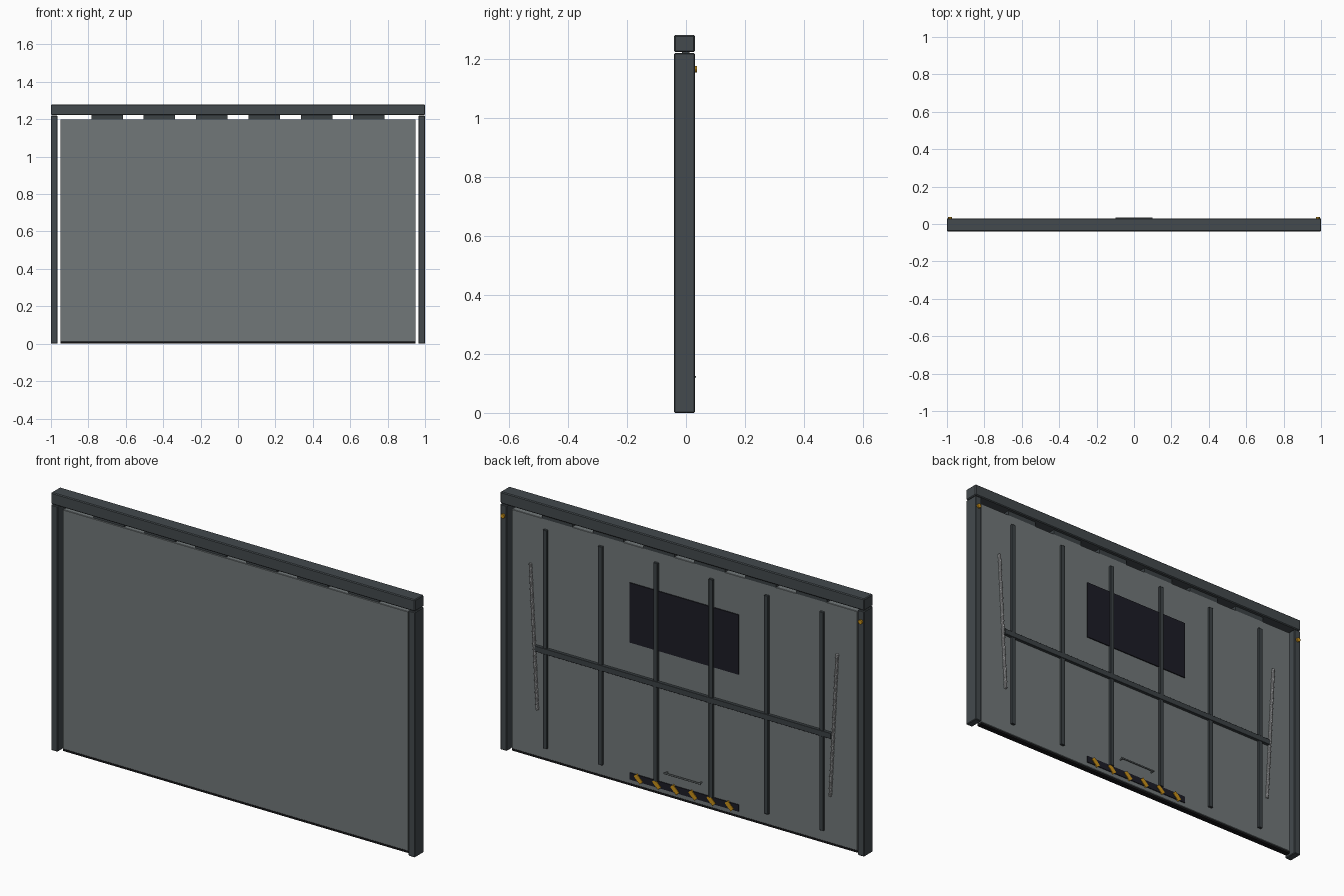
import bpy
import math
from mathutils import Vector

if "Cube" in bpy.data.objects:
    bpy.data.objects.remove(bpy.data.objects["Cube"], do_unlink=True)


def material(name, rgb):
    m = bpy.data.materials.new(name)
    m.use_nodes = True
    m.diffuse_color = (*rgb, 1)
    m.node_tree.nodes["Principled BSDF"].inputs["Base Color"].default_value = (*rgb, 1)
    return m


FRAME = material("dark steel", (0.056, 0.067, 0.074))
RIB = material("rib steel", (0.045, 0.054, 0.06))
PANEL = material("panel grey", (0.165, 0.185, 0.19))
SCREEN = material("dark plate", (0.012, 0.012, 0.019))
RUBBER = material("black rubber", (0.008, 0.008, 0.009))
AMBER = material("amber", (0.58, 0.28, 0.01))
METAL = material("bright metal", (0.42, 0.43, 0.44))


def box(name, x, y, z, mat, bevel=0.0, tilt=0.0):
    """Box from (min, max) ranges on each axis, tilted about y."""
    ranges = (x, y, z)
    bpy.ops.mesh.primitive_cube_add(size=1, location=[(a + b) / 2 for a, b in ranges])
    ob = bpy.context.object
    ob.name = name
    ob.scale = [b - a for a, b in ranges]
    bpy.ops.object.transform_apply(location=False, rotation=False, scale=True)
    ob.rotation_euler.y = tilt
    ob.data.materials.append(mat)
    if bevel:
        mod = ob.modifiers.new("bevel", "BEVEL")
        mod.width = bevel
        mod.segments = 1
    return ob


def rod(name, start, end, radius, mat, sides=12):
    """Cylinder between two points."""
    a, b = Vector(start), Vector(end)
    bpy.ops.mesh.primitive_cylinder_add(vertices=sides, radius=radius,
                                        depth=(b - a).length, location=(a + b) / 2)
    ob = bpy.context.object
    ob.name = name
    ob.rotation_euler = (b - a).to_track_quat("Z", "Y").to_euler()
    ob.data.materials.append(mat)
    bpy.ops.object.shade_smooth_by_angle()
    return ob


def coil(name, start, end, radius, wire, turns, mat):
    """Helical wire wound between two points."""
    a, b = Vector(start), Vector(end)
    turn = (b - a).to_track_quat("Z", "Y")
    steps = turns * 8
    curve = bpy.data.curves.new(name, "CURVE")
    curve.dimensions = "3D"
    curve.bevel_depth = wire
    curve.bevel_resolution = 1
    line = curve.splines.new("POLY")
    line.points.add(steps)
    for i, p in enumerate(line.points):
        ang = i * math.pi / 4
        ring = Vector((math.cos(ang) * radius, math.sin(ang) * radius, 0))
        p.co = (*(a.lerp(b, i / steps) + turn @ ring), 1)
    curve.materials.append(mat)
    ob = bpy.data.objects.new(name, curve)
    bpy.context.collection.objects.link(ob)


BACK = 0.012     # rear face of the door panel
FRAME_Y = (-0.04, 0.03)

# Frame, door panel and bottom seal
box("header", (-1, 1), FRAME_Y, (1.222, 1.28), FRAME, 0.004)
box("door_panel", (-0.95, 0.95), (-0.018, BACK), (0.01, 1.2), PANEL, 0.002)
box("bottom_seal", (-0.95, 0.95), (-0.016, BACK - 0.002), (0, 0.0105), RUBBER)

for side, s in (("left", 1), ("right", -1)):
    # Side posts with warning lamps
    box(side + "_post", sorted((s * 0.964, s)), FRAME_Y, (0, 1.219), FRAME, 0.003)
    rod(side + "_lamp", (s * 0.983, 0.028, 1.165), (s * 0.983, 0.038, 1.165), 0.011, AMBER)
    # Slanted springs beside the ribs
    top, bottom = (s * 0.843, 0.018, 0.96), (s * 0.805, 0.018, 0.245)
    rod(side + "_spring_core", bottom, top, 0.007, METAL, 8)
    coil(side + "_spring_coil", bottom, top, 0.006, 0.003, 24, METAL)

for i in range(6):
    k = i - 2.5
    # Vertical ribs
    x = k * 0.304
    box(f"rib_{i + 1}", (x - 0.011, x + 0.011), (BACK - 0.002, 0.024), (0.065, 1.15), RIB, 0.001)
    # Seal blocks under the header
    x = k * 0.28
    box(f"top_block_{i + 1}", (x - 0.084, x + 0.084), (-0.014, BACK), (1.198, 1.224), RIB)
    # Slanted warning stripes
    x = k * 0.1
    box(f"warning_stripe_{i + 1}", (x - 0.011, x + 0.011), (BACK, 0.019),
        (0.025, 0.071), AMBER, 0, math.radians(45))

# Cross bar, rear plate and warning strip
box("cross_bar", (-0.815, 0.815), (BACK - 0.002, 0.027), (0.535, 0.563), RIB, 0.001)
box("rear_plate", (-0.3, 0.3), (BACK - 0.002, 0.017), (0.713, 1.01), SCREEN)
box("warning_strip", (-0.3, 0.3), (BACK - 0.002, 0.016), (0.032, 0.066), SCREEN)

# Pull handle
rod("handle_bar", (-0.1, 0.03, 0.122), (0.1, 0.03, 0.122), 0.004, PANEL)
for s in (-1, 1):
    rod("handle_mount", (s * 0.094, 0.01, 0.122), (s * 0.094, 0.03, 0.122), 0.004, PANEL)
